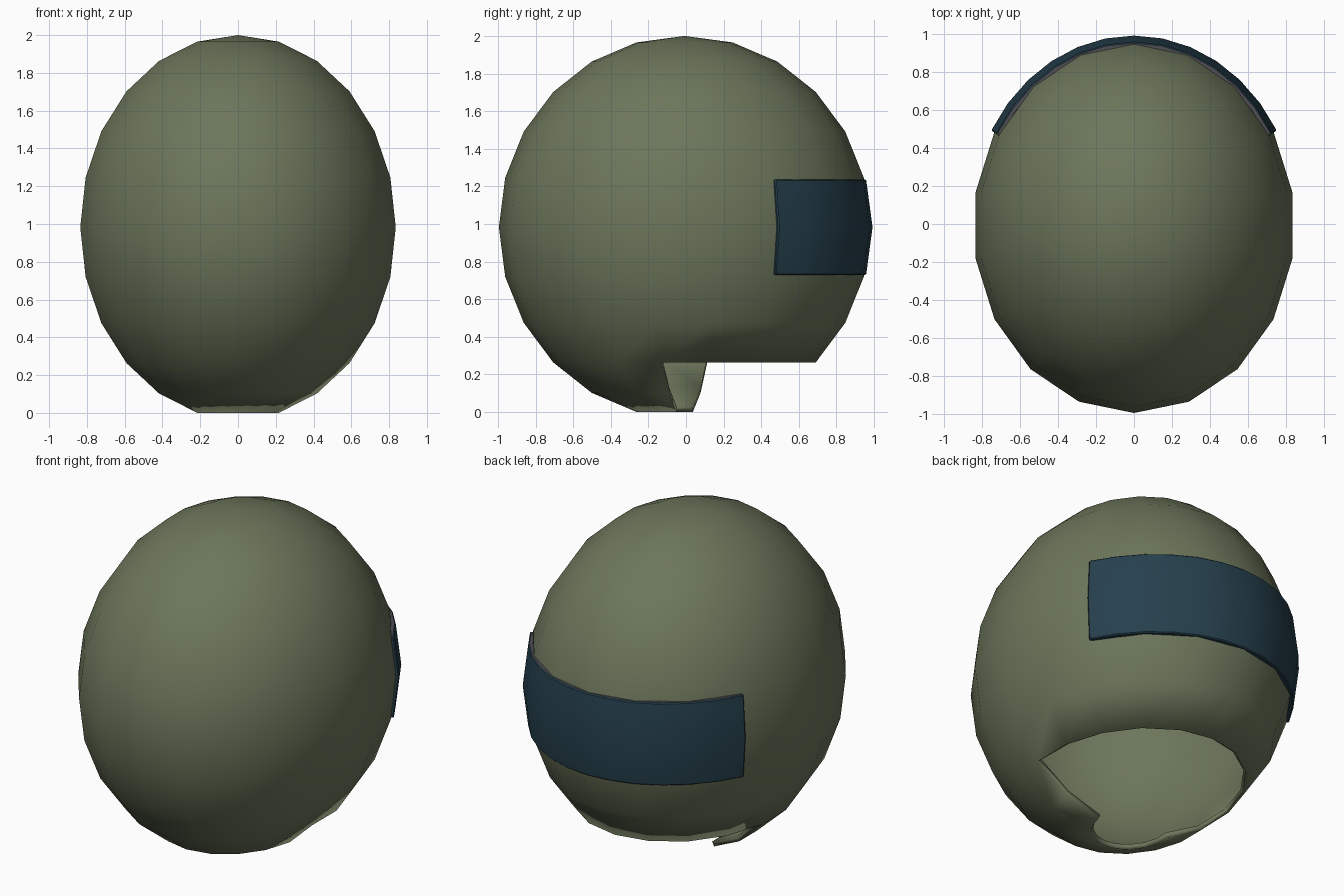
import bpy, bmesh, math

if "Cube" in bpy.data.objects:
    bpy.data.objects.remove(bpy.data.objects["Cube"])

CY, CZ = -0.008, 0.983            # centre of the helmet


def material(name, rgb):
    m = bpy.data.materials.new(name)
    m.diffuse_color = (*rgb, 1)
    m.use_nodes = True
    m.node_tree.nodes["Principled BSDF"].inputs["Base Color"].default_value = m.diffuse_color
    return m


green = material("olive green", (0.150, 0.180, 0.104))
blue = material("dark blue", (0.019, 0.051, 0.074))
grey = material("grey trim", (0.075, 0.075, 0.088))


def point(rx, ry, rz, polar, around):
    """Point on the ellipsoid; 'around' is measured from +y towards +x."""
    p, a = math.radians(polar), math.radians(around)
    return (rx * math.sin(p) * math.sin(a),
            CY + ry * math.sin(p) * math.cos(a),
            CZ + rz * math.cos(p))


def finish(name, bm, mats):
    bmesh.ops.recalc_face_normals(bm, faces=bm.faces)
    me = bpy.data.meshes.new(name)
    bm.to_mesh(me)
    bm.free()
    ob = bpy.data.objects.new(name, me)
    bpy.context.collection.objects.link(ob)
    for m in mats:
        me.materials.append(m)
    bpy.ops.object.select_all(action='DESELECT')
    ob.select_set(True)
    bpy.context.view_layer.objects.active = ob
    return ob


# Helmet shell: 18 columns, 15 degree rows, open below and at one end
bm = bmesh.new()
top = bm.verts.new(point(0.848, 0.987, 1.017, 0, 0))
rows = [[bm.verts.new(point(0.848, 0.987, 1.017, r * 15, c * 20)) for c in range(18)]
        for r in range(1, 12)]
for c in range(18):
    n = (c + 1) % 18
    bm.faces.new((top, rows[0][c], rows[0][n]))
    for r in range(10):
        opening = r >= 8 and (c < 5 or c >= 14)
        if not opening:
            bm.faces.new((rows[r][c], rows[r + 1][c], rows[r + 1][n], rows[r][n]))
bmesh.ops.delete(bm, geom=[v for v in bm.verts if not v.link_faces], context='VERTS')
shell = finish("helmet_shell", bm, [green])
bpy.ops.object.shade_smooth_by_angle(angle=math.radians(40))
thick = shell.modifiers.new("thickness", 'SOLIDIFY')
thick.thickness = 0.03
thick.offset = -1
bpy.ops.object.modifier_move_to_index(modifier="thickness", index=0)

# Visor: curved band hugging the shell, grey upper rim and lining
bm = bmesh.new()
steps, polars = range(-60, 61, 10), (75, 90, 105)
outer = [[bm.verts.new(point(0.868, 1.0, 0.98, p, a)) for a in steps] for p in polars]
inner = [[bm.verts.new(point(0.836, 0.966, 0.98, p, a)) for a in steps] for p in polars]
last = len(steps) - 1


def quad(a, b, c, d, mat):
    bm.faces.new((a, b, c, d)).material_index = mat


for i in range(last):
    for r in range(2):
        for layer, mat in ((outer, 0), (inner, 1)):
            quad(layer[r][i], layer[r + 1][i], layer[r + 1][i + 1], layer[r][i + 1], mat)
    for r, mat in ((0, 1), (2, 0)):
        quad(outer[r][i], outer[r][i + 1], inner[r][i + 1], inner[r][i], mat)
for i in (0, last):
    for r in range(2):
        quad(outer[r][i], outer[r + 1][i], inner[r + 1][i], inner[r][i], 0)
visor = finish("visor", bm, [blue, grey])
bpy.ops.object.shade_smooth_by_angle(angle=math.radians(40))
bev = visor.modifiers.new("soft_edge", 'BEVEL')
bev.width = 0.006
bev.segments = 1
bev.limit_method = 'ANGLE'
bev.angle_limit = math.radians(50)
bpy.ops.object.modifier_move_to_index(modifier="soft_edge", index=0)
